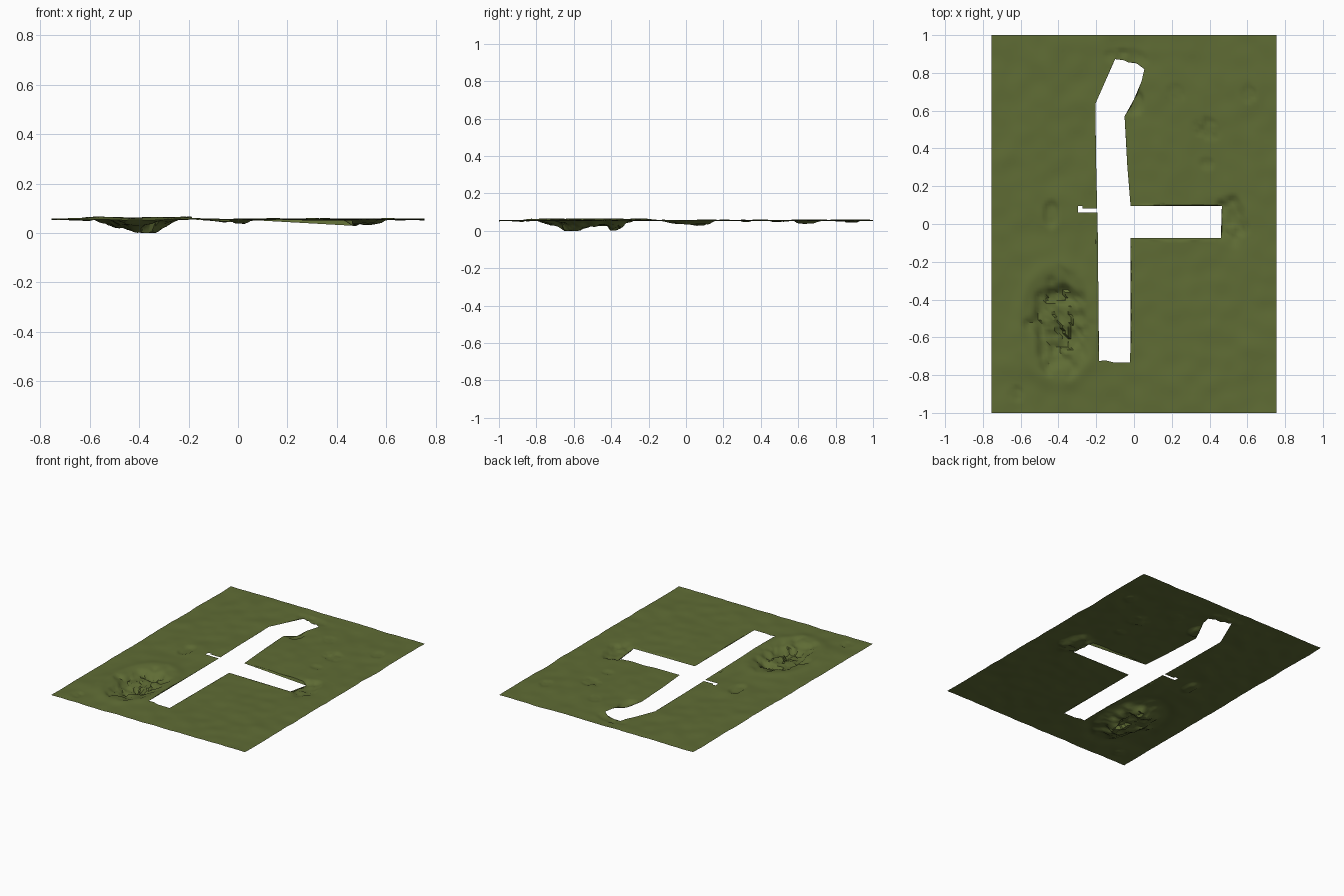
import bpy, bmesh, math
from mathutils import Vector, noise
from mathutils.geometry import delaunay_2d_cdt

if "Cube" in bpy.data.objects:
    bpy.data.objects.remove(bpy.data.objects["Cube"])

W, L, STEP = 0.755, 1.0, 0.0145

# Trench outline: long bent channel, side arm and small key-shaped notch
hole = [(-0.185, -0.725), (-0.15, -0.722), (-0.11, -0.732), (-0.02, -0.732),
        (-0.018, -0.073), (0.46, -0.073), (0.465, 0.095), (-0.018, 0.095),
        (-0.035, 0.3), (-0.05, 0.57), (0.0, 0.66), (0.04, 0.755), (0.055, 0.82),
        (0.015, 0.85), (-0.03, 0.856), (-0.05, 0.866), (-0.1, 0.873),
        (-0.205, 0.635), (-0.2, 0.3), (-0.195, 0.082), (-0.272, 0.082),
        (-0.272, 0.094), (-0.296, 0.094), (-0.296, 0.062), (-0.193, 0.062)]

# Dips: x, y, radius x, radius y, depth, roughness
dips = [(-0.40, -0.53, 0.16, 0.25, 0.028, 1.0),
        (-0.38, -0.61, 0.08, 0.07, 0.018, 0.7),
        (-0.38, -0.37, 0.07, 0.06, 0.012, 0.6),
        (0.50, 0.02, 0.10, 0.13, 0.016, 0.6),
        (0.46, 0.08, 0.03, 0.04, 0.012, 0.2),
        (0.0, 0.66, 0.05, 0.08, 0.016, 0.1),
        (-0.03, 0.88, 0.12, 0.05, 0.008, 0.5),
        (-0.44, 0.05, 0.04, 0.08, 0.012, 0.1),
        (0.22, 0.70, 0.05, 0.05, 0.005, 0.4),
        (0.38, 0.50, 0.07, 0.06, 0.005, 0.4),
        (0.38, 0.32, 0.04, 0.03, 0.005, 0.4),
        (0.61, 0.69, 0.04, 0.06, 0.005, 0.4),
        (-0.63, -0.90, 0.05, 0.04, 0.005, 0.4)]


def inside(x, y):
    hit = False
    for (ax, ay), (bx, by) in zip(hole, hole[1:] + hole[:1]):
        if (ay > y) != (by > y) and x < ax + (y - ay) * (bx - ax) / (by - ay):
            hit = not hit
    return hit


def height(x, y):
    p = Vector((x, y, 0.0))
    z = 0.056 + 0.005 * noise.noise(p * 3.5) + 0.004 * noise.noise(p * 10 + Vector((7, 3, 1)))
    # ragged rims from a warped distance, crumbled floor from cell noise
    warp = 0.35 * noise.noise(p * 14 + Vector((2, 9, 4)))
    q = p + 0.03 * noise.noise_vector(p * 12)
    crumble = noise.cell(Vector((q.x * 24, q.y * 17, 0.5))) + 0.5 * noise.noise(p * 45)
    for cx, cy, rx, ry, depth, rough in dips:
        d = math.hypot((x - cx) / rx, (y - cy) / ry) + warp
        if d < 1.15:
            t = min(1.0, (1.15 - d) / 0.6)
            t = t * t * (3 - 2 * t)
            z -= depth * t + 0.009 * rough * t * crumble
    # low raised bank around the large crater
    d = math.hypot((x + 0.40) / 0.19, (y + 0.53) / 0.28)
    z += 0.008 * math.exp(-((d - 1.1) / 0.18) ** 2)
    return max(0.0, z)


# Flat sheet: regular grid triangulated together with the trench outline
nx, ny = round(2 * W / STEP), round(2 * L / STEP)
pts = [Vector((-W + 2 * W * i / nx, -L + 2 * L * j / ny))
       for j in range(ny + 1) for i in range(nx + 1)]
base, n = len(pts), len(hole)
pts += [Vector(p) for p in hole]
edges = [(base + i, base + (i + 1) % n) for i in range(n)]
verts, _, faces, *_ = delaunay_2d_cdt(pts, edges, [], 0, 1e-5)

# Drop the trench faces and raise the ground relief
kept = []
for f in faces:
    c = sum((verts[i] for i in f), Vector((0, 0))) / len(f)
    if not inside(c.x, c.y):
        kept.append(f)
bm = bmesh.new()
bv = [bm.verts.new((v.x, v.y, height(v.x, v.y))) for v in verts]
for f in kept:
    bm.faces.new([bv[i] for i in f])
bmesh.ops.delete(bm, geom=[v for v in bm.verts if not v.link_faces], context='VERTS')
bmesh.ops.recalc_face_normals(bm, faces=bm.faces)
if sum(f.normal.z for f in bm.faces) < 0:
    bmesh.ops.reverse_faces(bm, faces=bm.faces)
low = min(v.co.z for v in bm.verts)
for v in bm.verts:
    v.co.z -= low
mesh = bpy.data.meshes.new("grass_ground")
bm.to_mesh(mesh)
bm.free()

ground = bpy.data.objects.new("grass_ground", mesh)
bpy.context.collection.objects.link(ground)
mat = bpy.data.materials.new("grass")
mat.diffuse_color = (0.115, 0.15, 0.035, 1)
mat.use_nodes = True
mat.node_tree.nodes["Principled BSDF"].inputs["Base Color"].default_value = mat.diffuse_color
mesh.materials.append(mat)
bpy.context.view_layer.objects.active = ground
ground.select_set(True)
bpy.ops.object.shade_smooth_by_angle(angle=math.radians(35))
